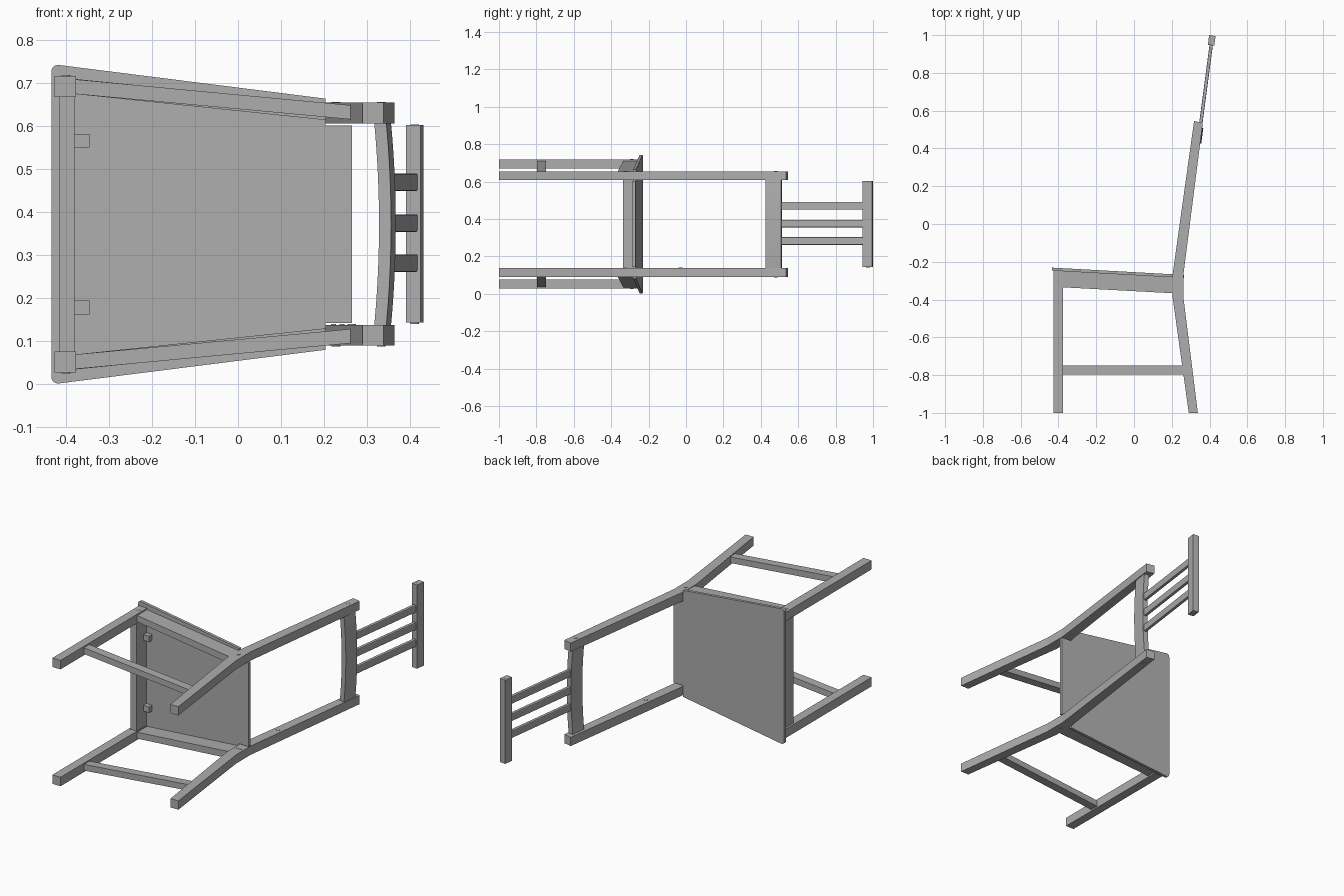
import bpy, bmesh, math
from mathutils import Vector

cube = bpy.data.objects.get("Cube")
if cube:
    bpy.data.objects.remove(cube)

MID = 0.3725          # the chair lies on its side; z runs across its width

grey = bpy.data.materials.new("Warm grey")
grey.use_nodes = True
COLOUR = (0.42, 0.42, 0.42, 1)
grey.diffuse_color = COLOUR
grey.node_tree.nodes["Principled BSDF"].inputs["Base Color"].default_value = COLOUR


def finish(name, bm, mirror=False):
    """Turn a bmesh into an object, optionally mirrored across the chair width."""
    bmesh.ops.recalc_face_normals(bm, faces=bm.faces)
    mesh = bpy.data.meshes.new(name)
    bm.to_mesh(mesh)
    bm.free()
    mesh.materials.append(grey)
    ob = bpy.data.objects.new(name, mesh)
    ob.location.z = MID
    bpy.context.scene.collection.objects.link(ob)
    if mirror:
        mod = ob.modifiers.new("Mirror", 'MIRROR')
        mod.use_axis = (False, False, True)
    return ob


def loft(rings):
    """Solid skin through rings with equal point counts, capped at both ends."""
    bm = bmesh.new()
    rows = [[bm.verts.new(p) for p in ring] for ring in rings]
    n = len(rows[0])
    for a, b in zip(rows, rows[1:]):
        for i in range(n):
            j = (i + 1) % n
            bm.faces.new((a[i], a[j], b[j], b[i]))
    bm.faces.new(rows[0])
    bm.faces.new(rows[-1])
    return bm


def prism(profile, z0, z1):
    """Side profile (x, y) extruded across the width."""
    return loft([[(x, y, z) for x, y in profile] for z in (z0, z1)])


def box(x0, x1, y0, y1, z0, z1):
    return prism([(x0, y0), (x1, y0), (x1, y1), (x0, y1)], z0, z1)


def section(x, y0, y1, z0, z1):
    return [(x, y0, z0), (x, y1, z0), (x, y1, z1), (x, y0, z1)]


def seat_y(x):
    return -0.231 - 0.055 * (x + 0.434)


# Seat: tapered sloping board with a tongue between the back legs
half = [(-0.434, 0.3725), (0.204, 0.292), (0.204, 0.23), (0.265, 0.23)]
outline = half + [(x, -z) for x, z in reversed(half)]
bm = loft([[(x, seat_y(x) - d, z) for x, z in outline] for d in (0, 0.016)])
corners = [e for e in bm.edges
           if all(v.co.x < -0.43 for v in e.verts)
           and abs(e.verts[0].co.z - e.verts[1].co.z) < 0.01]
bmesh.ops.bevel(bm, geom=corners, offset=0.018, segments=5, affect='EDGES', profile=0.5)
finish("seat", bm)

# Front legs
finish("front_legs", box(-0.427, -0.377, -1, -0.247, 0.296, 0.345), True)

# Back legs: bent side profile
leg = [(0.29, -1), (0.338, -1), (0.262, -0.39), (0.262, -0.265),
       (0.364, 0.535), (0.318, 0.545), (0.204, -0.27), (0.204, -0.385)]
finish("back_legs", prism(leg, 0.2345, 0.2825), True)

# Aprons under the seat
finish("front_apron", box(-0.416, -0.38, -0.337, -0.247, -0.3, 0.3))
finish("side_aprons", loft([section(-0.38, -0.335, -0.247, 0.303, 0.338),
                            section(0.215, -0.367, -0.28, 0.241, 0.278)]), True)

# Side stretchers between front and back legs
finish("side_stretchers", loft([section(-0.38, -0.797, -0.749, 0.303, 0.337),
                                section(0.27, -0.797, -0.749, 0.243, 0.276)]), True)

# Corner brackets under the seat
finish("seat_brackets", box(-0.381, -0.345, -0.277, -0.247, 0.178, 0.21), True)

# Lower back rail: bowed backwards in the middle
rings = []
STEPS = 16
for i in range(STEPS + 1):
    t = 2 * i / STEPS - 1
    bow = 0.011 * (1 - t * t)
    rings.append([(x + bow, y, 0.2345 * t) for x, y in
                  ((0.317, 0.43), (0.345, 0.426), (0.356, 0.509), (0.328, 0.513))])
rail = finish("lower_back_rail", loft(rings))

# Top rail
top = [(0.391, 0.949), (0.425, 0.944), (0.432, 0.995), (0.398, 1.0)]
finish("top_rail", prism(top, -0.2285, 0.2305))

# Back slats: slim leaning bars with softened edges
for name, z in (("upper", 0.0975), ("middle", 0.0025), ("lower", -0.0905)):
    bm = loft([[(x, y, z - w), (x + 0.018, y, z - w), (x + 0.018, y, z + w), (x, y, z + w)]
               for x, y, w in ((0.339, 0.49, 0.0205), (0.402, 0.965, 0.0205))])
    long_edges = [e for e in bm.edges if abs(e.verts[0].co.y - e.verts[1].co.y) > 0.3]
    bmesh.ops.bevel(bm, geom=long_edges, offset=0.004, segments=2, affect='EDGES', profile=0.5)
    finish(name + "_back_slat", bm)


def screw(name, x, y, z, mirror=True, radius=0.01):
    """Thin round screw cap lying on a side face."""
    ring = [(x + radius * math.cos(a), y + radius * math.sin(a))
            for a in (math.tau * i / 16 for i in range(16))]
    finish(name, prism(ring, z - 0.002, z + 0.002), mirror)


# Screw caps
screw("seat_screws", 0.228, -0.323, 0.2825)
screw("front_leg_screws", -0.4, -0.29, 0.345)
screw("rail_screws", 0.333, 0.48, 0.2825)
screw("top_rail_screws", 0.411, 0.973, 0.2295)
screw("inner_leg_screw", 0.265, -0.03, -0.2345, False)
for i, x in enumerate((0.222, 0.242)):
    screw("inner_seat_screw_" + str(i + 1), x, -0.323, -0.2345, False, 0.006)
